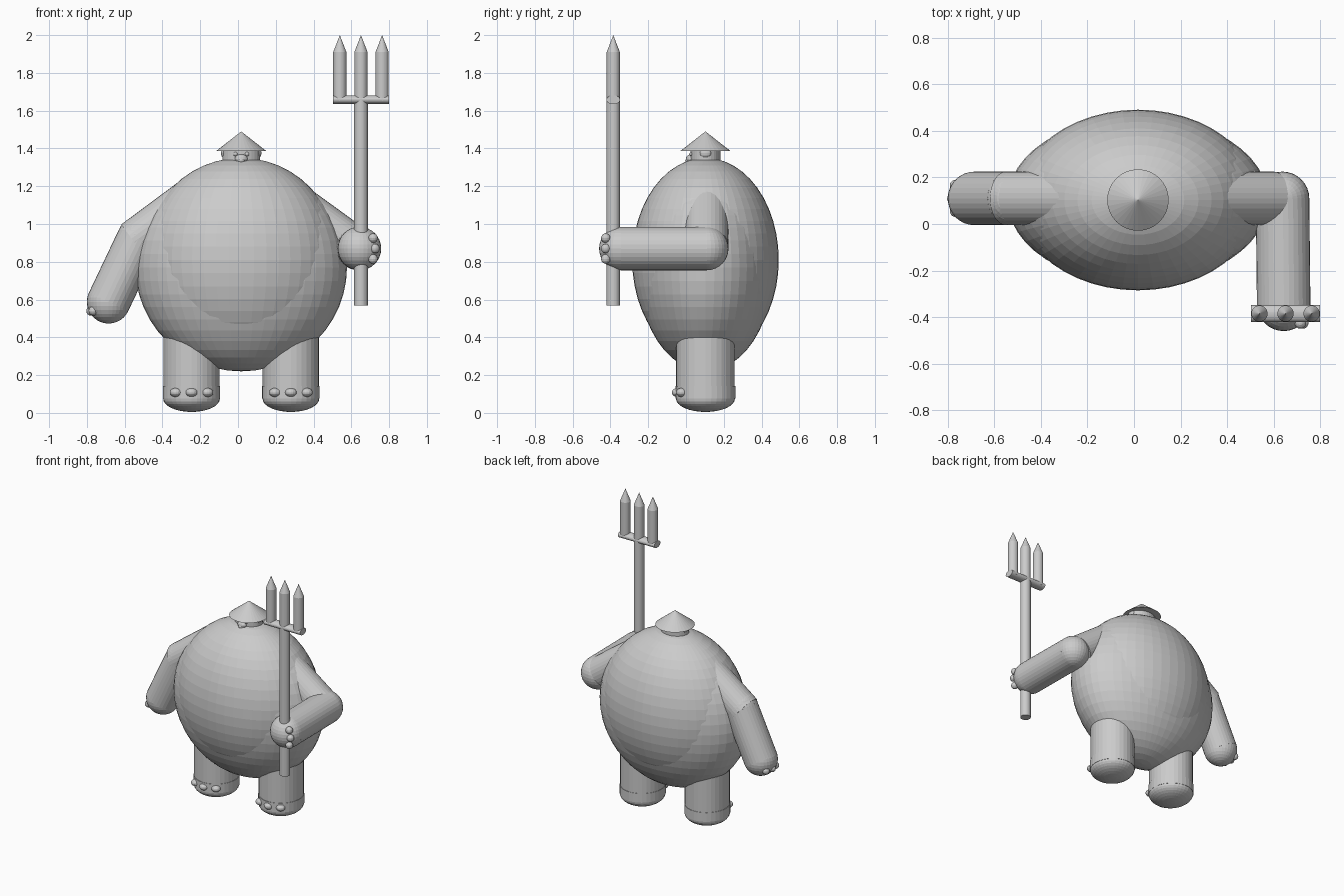
import bpy
from mathutils import Vector

if "Cube" in bpy.data.objects:
    bpy.data.objects.remove(bpy.data.objects["Cube"])

CX, CY = 0.017, 0.103   # body axis
ARM_R = 0.115


def ball(name, loc, size, seg=32, rings=16):
    bpy.ops.mesh.primitive_uv_sphere_add(segments=seg, ring_count=rings, radius=1, location=loc)
    o = bpy.context.object
    o.name = name
    o.scale = size if isinstance(size, tuple) else (size,) * 3
    return o


def rod(name, a, b, r1, r2=None, flat=(1, 1), verts=32):
    """Cylinder or cone from a to b; flat scales its cross-section."""
    a, b = Vector(a), Vector(b)
    d = b - a
    bpy.ops.mesh.primitive_cone_add(vertices=verts, radius1=r1, radius2=r1 if r2 is None else r2,
                                    depth=d.length, location=(a + b) / 2)
    o = bpy.context.object
    o.name = name
    o.rotation_mode = 'QUATERNION'
    o.rotation_quaternion = Vector((0, 0, 1)).rotation_difference(d)
    o.scale = (flat[0], flat[1], 1)
    return o


# Body and raised belly
ball("body", (CX, CY, 0.77), (0.56, 0.36, 0.55), 48, 24)
ball("belly", (CX, CY, 0.81), (0.52, 0.388, 0.54), 48, 24)

# Head, face and hat
rod("head", (CX, CY, 1.27), (CX, CY, 1.395), 0.1, flat=(1, 0.8))
rod("hat", (CX, CY, 1.387), (CX, CY, 1.49), 0.132, 0)
ball("muzzle", (CX, 0.025, 1.345), (0.034, 0.025, 0.024), 16, 8)
ball("nose", (CX, 0.01, 1.335), (0.018, 0.014, 0.014), 16, 8)
for s in (-1, 1):
    ball("eye", (CX + s * 0.03, 0.03, 1.37), 0.012, 12, 8)
    ball("ear", (CX + s * 0.092, CY, 1.375), (0.015, 0.03, 0.025), 16, 8)

# Legs with domed feet and three toes each
for s in (-1, 1):
    x = CX + s * 0.263
    rod("leg", (x, CY, 0.135), (x, CY, 0.4), 0.149, flat=(1, 1.04))
    rod("foot", (x, CY, 0.075), (x, CY, 0.142), 0.152, flat=(1, 1.04))
    ball("sole", (x, CY, 0.075), (0.15, 0.156, 0.07))
    for k in (-1, 0, 1):
        ball("toe", (x + k * 0.083, -0.045 + abs(k) * 0.022, 0.108), (0.032, 0.03, 0.024), 16, 8)

# Hanging arm
y = 0.11
elbow, hand = (-0.525, y, 0.925), (-0.685, y, 0.588)
rod("hanging_upper_arm", (-0.2, y, 1.165), (-0.55, y, 0.905), ARM_R)
ball("hanging_elbow", elbow, ARM_R)
rod("hanging_forearm", elbow, hand, ARM_R)
ball("hanging_hand", hand, ARM_R)
for k in (-1, 0, 1):
    ball("hanging_finger", (-0.778 + abs(k) * 0.012, y + k * 0.055, 0.54), 0.025, 16, 8)

# Raised arm reaching forward
elbow, hand = (0.638, y, 0.87), (0.643, -0.345, 0.87)
rod("raised_upper_arm", (0.235, y, 1.15), (0.6, y, 0.885), ARM_R)
ball("raised_elbow", elbow, ARM_R)
rod("raised_forearm", elbow, hand, ARM_R)
ball("raised_hand", hand, ARM_R)
for k in (-1, 0, 1):
    ball("raised_finger", (0.725 - abs(k) * 0.01, -0.425, 0.87 + k * 0.055), 0.025, 16, 8)

# Three-pronged fork
fx, fy = 0.651, -0.385
rod("fork_shaft", (fx, fy, 0.568), (fx, fy, 1.66), 0.036)
rod("fork_crossbar", (fx - 0.148, fy, 1.658), (fx + 0.148, fy, 1.658), 0.036, flat=(0.65, 1))
for k in (-1, 0, 1):
    px = fx + k * 0.112
    rod("fork_prong", (px, fy, 1.65), (px, fy, 1.91), 0.035)
    rod("fork_tip", (px, fy, 1.91), (px, fy, 2.0), 0.035, 0)
